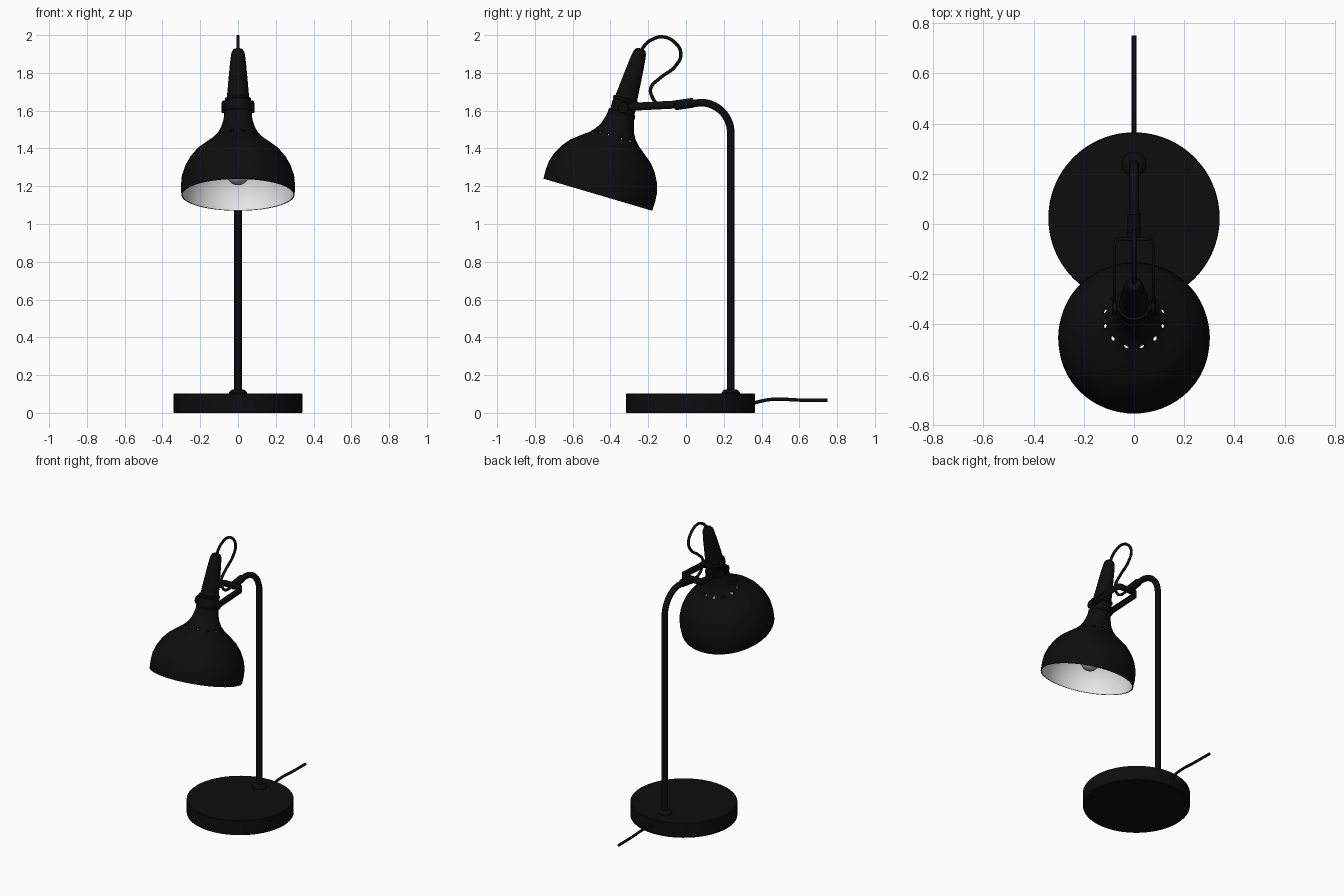
import bpy, bmesh, math
from mathutils import Matrix, Vector

if "Cube" in bpy.data.objects:
    bpy.data.objects.remove(bpy.data.objects["Cube"])


def material(name, value):
    m = bpy.data.materials.new(name)
    m.use_nodes = True
    col = (value, value, value, 1)
    m.diffuse_color = col
    m.node_tree.nodes["Principled BSDF"].inputs["Base Color"].default_value = col
    return m


BLACK = material("matte black", 0.004)
WHITE = material("inner white", 0.85)
GREY = material("bulb grey", 0.4)

# Tilted frame of the lamp head: origin at the rim centre, z along its axis
HEAD = Matrix.Translation((0, -0.467, 1.155)) @ Matrix.Rotation(math.radians(-16.45), 4, 'X')


def smooth(ob, angle=35):
    bpy.ops.object.select_all(action='DESELECT')
    ob.select_set(True)
    bpy.context.view_layer.objects.active = ob
    bpy.ops.object.shade_smooth_by_angle(angle=math.radians(angle))


def finish(name, bm, mats, matrix):
    bmesh.ops.recalc_face_normals(bm, faces=bm.faces)
    me = bpy.data.meshes.new(name)
    bm.to_mesh(me)
    bm.free()
    ob = bpy.data.objects.new(name, me)
    bpy.context.collection.objects.link(ob)
    for m in mats:
        me.materials.append(m)
    ob.matrix_world = matrix
    smooth(ob)
    return ob


def lathe(name, profile, mats, matrix=Matrix(), segs=48, closed=False, inner_from=None):
    """Revolve (radius, height) points around z; ends are capped unless closed."""
    bm = bmesh.new()
    rings = [[bm.verts.new((r * math.cos(2 * math.pi * k / segs),
                            r * math.sin(2 * math.pi * k / segs), z))
              for k in range(segs)] for r, z in profile]
    n = len(rings)
    for i in range(n if closed else n - 1):
        a, b = rings[i], rings[(i + 1) % n]
        for k in range(segs):
            j = (k + 1) % segs
            f = bm.faces.new((a[k], a[j], b[j], b[k]))
            if inner_from is not None and inner_from <= i < n - 1:
                f.material_index = 1
    if not closed:
        bm.faces.new(rings[0])
        bm.faces.new(rings[-1])
    return finish(name, bm, mats, matrix)


def tube(name, points, radius, spline='POLY'):
    """Round tube through points in the x = 0 plane."""
    cu = bpy.data.curves.new(name, 'CURVE')
    cu.dimensions = '3D'
    cu.bevel_depth = radius
    cu.bevel_resolution = 4
    cu.use_fill_caps = True
    cu.resolution_u = 8
    sp = cu.splines.new(spline)
    if spline == 'BEZIER':
        sp.bezier_points.add(len(points) - 1)
        for p, (y, z) in zip(sp.bezier_points, points):
            p.co = (0, y, z)
            p.handle_left_type = p.handle_right_type = 'AUTO'
    else:
        sp.points.add(len(points) - 1)
        for p, (y, z) in zip(sp.points, points):
            p.co = (0, y, z, 1)
    cu.materials.append(BLACK)
    ob = bpy.data.objects.new(name, cu)
    bpy.context.collection.objects.link(ob)
    bpy.ops.object.select_all(action='DESELECT')
    ob.select_set(True)
    bpy.context.view_layer.objects.active = ob
    bpy.ops.object.convert(target='MESH')
    smooth(bpy.context.object, 50)


# Base and post foot
at_base = Matrix.Translation((0, 0.024, 0))
lathe("base", [(0.338, 0), (0.341, 0.003), (0.341, 0.1), (0.338, 0.103)], [BLACK], at_base, 96)
lathe("post_foot", [(0.048, 0.1), (0.048, 0.108), (0.038, 0.12), (0.026, 0.125)],
      [BLACK], Matrix.Translation((0, 0.237, 0)), 32)

# Post with its bend into the horizontal arm
R = 0.16
bend = [(0.237 - R + R * math.cos(a), 1.483 + R * math.sin(a))
        for a in (math.radians(5.5 * k) for k in range(17))]
tube("post", [(0.237, 0.1)] + bend + [(-0.05, 1.63)], 0.02)
tube("arm_sleeve", [(-0.06, 1.628), (0.04, 1.642)], 0.026)

# Flat U-shaped fork holding the head
bm = bmesh.new()
outline = [(0.078, -0.355)]
for k in range(5):
    a = math.radians(22.5 * k)
    outline.append((0.053 + 0.025 * math.cos(a), -0.085 + 0.025 * math.sin(a)))
outline += [(-x, y) for x, y in reversed(outline)]
low = [bm.verts.new((x, y, -0.021)) for x, y in outline]
high = [bm.verts.new((x, y, 0.021)) for x, y in outline]
for i in range(len(outline) - 1):
    bm.faces.new((low[i], low[i + 1], high[i + 1], high[i]))
fork = finish("fork", bm, [BLACK], Matrix.Translation((0, 0, 1.635)) @ Matrix.Rotation(0.05, 4, 'X'))
mod = fork.modifiers.new("thickness", 'SOLIDIFY')
mod.thickness = 0.012
mod.offset = 0

# Pivot knobs on both sides of the grip
for side, label in ((1, "left"), (-1, "right")):
    lathe(label + "_pivot_knob", [(0.018, 0.045), (0.018, 0.07), (0.03, 0.07), (0.03, 0.083), (0.026, 0.087)],
          [BLACK], Matrix.Translation((0, -0.332, 1.617)) @ Matrix.Rotation(side * math.pi / 2, 4, 'Y'), 24)

# Shade: black outside, white inside
outer = [(0.3, 0), (0.302, 0.05), (0.298, 0.1), (0.282, 0.15), (0.256, 0.198), (0.222, 0.24),
         (0.176, 0.277), (0.138, 0.306), (0.11, 0.335), (0.09, 0.37), (0.078, 0.41), (0.07, 0.45)]
inner = [(r - 0.006, z - (0.006 if z else 0)) for r, z in reversed(outer)]
shade = lathe("shade", outer + inner, [BLACK, WHITE], HEAD, 64, True, len(outer))

# Ring of vent holes through the shoulder
bm = bmesh.new()
for k in range(12):
    turn = Matrix.Rotation(math.radians(30 * k + 15), 4, 'Z')
    place = turn @ Matrix.Translation((0.12, 0, 0.322)) @ Matrix.Rotation(math.radians(42), 4, 'Y')
    bmesh.ops.create_cone(bm, cap_ends=True, segments=12, radius1=0.01, radius2=0.01,
                          depth=0.06, matrix=place)
cutter = finish("vent_cutter", bm, [BLACK], HEAD)
cutter.hide_render = True
mod = shade.modifiers.new("vents", 'BOOLEAN')
mod.object = cutter
mod.operation = 'DIFFERENCE'
mod.solver = 'EXACT'
bpy.ops.object.select_all(action='DESELECT')
bpy.context.view_layer.objects.active = shade
shade.select_set(True)
bpy.ops.object.modifier_apply(modifier="vents")
bpy.data.objects.remove(cutter)

# Tapered grip with collars
lathe("grip", [(0.066, 0.43), (0.066, 0.52), (0.06, 0.525), (0.052, 0.62), (0.044, 0.71), (0.038, 0.765),
               (0.034, 0.785), (0.026, 0.8), (0.012, 0.807)], [BLACK], HEAD, 40)
lathe("lower_collar", [(0.072, 0.435), (0.074, 0.44), (0.074, 0.452), (0.07, 0.457)], [BLACK], HEAD, 40)
lathe("upper_collar", [(0.066, 0.515), (0.069, 0.519), (0.069, 0.529), (0.062, 0.533)], [BLACK], HEAD, 40)

# Bulb and socket
lathe("socket", [(0.034, 0.2), (0.034, 0.44)], [BLACK], HEAD, 24)
bulb = [(0.06 * math.sin(a), 0.115 - 0.06 * math.cos(a))
        for a in (math.radians(8 + 14 * k) for k in range(10))]
lathe("bulb", bulb + [(0.028, 0.18), (0.026, 0.21)], [GREY], HEAD, 32)

# Cords
tube("head_cord", [(-0.24, 1.91), (-0.215, 1.95), (-0.175, 1.979), (-0.125, 1.991), (-0.06, 1.962),
                   (-0.027, 1.9), (-0.056, 1.836), (-0.138, 1.772), (-0.186, 1.72),
                   (-0.18, 1.675), (-0.14, 1.63), (-0.06, 1.63)], 0.009, 'BEZIER')
tube("power_cord", [(0.34, 0.045), (0.38, 0.058), (0.46, 0.072), (0.6, 0.068), (0.75, 0.066)], 0.009, 'BEZIER')
